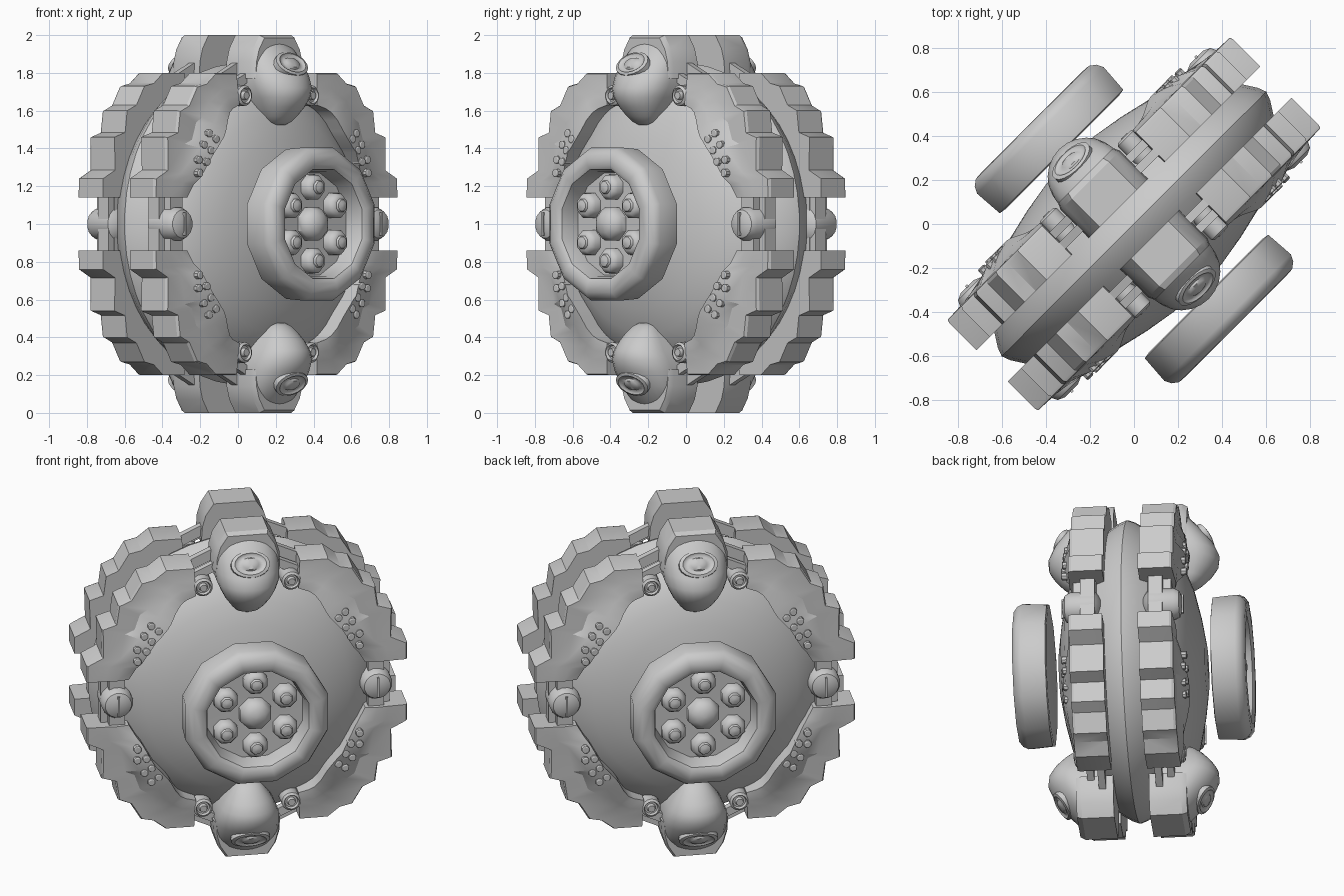
import bpy, bmesh, math
from mathutils import Vector, Matrix

if "Cube" in bpy.data.objects:
    bpy.data.objects.remove(bpy.data.objects["Cube"])

# Local frame: x = along the wheel, -y = outward along the axle, z = up from wheel centre.
WORLD = Matrix.Translation((0, 0, 1)) @ Matrix.Rotation(math.radians(45), 4, 'Z')

grey = bpy.data.materials.new("plain grey")
grey.diffuse_color = (0.6, 0.6, 0.6, 1)
grey.use_nodes = True
grey.node_tree.nodes["Principled BSDF"].inputs["Base Color"].default_value = grey.diffuse_color


def P(t, a, z):
    """t = along wheel, a = outward along axle, z = height from centre."""
    return Vector((t, -a, z))


def loft(bm, sections):
    rings = [[bm.verts.new(p) for p in s] for s in sections]
    n = len(rings[0])
    for r0, r1 in zip(rings, rings[1:]):
        for i in range(n):
            j = (i + 1) % n
            bm.faces.new((r0[i], r0[j], r1[j], r1[i]))
    bm.faces.new(rings[0])
    bm.faces.new(rings[-1])


def lathe(bm, profile, n, t=0, z=0, turn=0.5):
    """Turn (radius, a) points round an axle-parallel axis through (t, z)."""
    loft(bm, [[P(t + r * math.cos(2 * math.pi * (i + turn) / n), a,
                 z + r * math.sin(2 * math.pi * (i + turn) / n))
               for i in range(n)] for r, a in profile])


def box(bm, t, a, z, st, sa, sz, tilt=0):
    m = Matrix.Translation(P(t, a, z)) @ Matrix.Rotation(tilt, 4, 'Y') @ Matrix.Diagonal((st, sa, sz, 1))
    bmesh.ops.create_cube(bm, size=1, matrix=m)


def finish(name, bm, mirror="", angle=35):
    bmesh.ops.recalc_face_normals(bm, faces=bm.faces[:])
    me = bpy.data.meshes.new(name)
    bm.to_mesh(me)
    bm.free()
    me.materials.append(grey)
    me.shade_smooth()
    me.set_sharp_from_angle(angle=math.radians(angle))
    ob = bpy.data.objects.new(name, me)
    bpy.context.collection.objects.link(ob)
    ob.matrix_world = WORLD
    if mirror:
        mod = ob.modifiers.new("mirror", 'MIRROR')
        mod.use_axis = [c in mirror for c in "xyz"]
        mod.use_mirror_merge = False
    return ob


# Lens-shaped wheel body
half = [(.02, .415), (.15, .41), (.3, .385), (.45, .35), (.58, .30), (.68, .24),
        (.75, .165), (.80, .095), (.835, .04)]
bm = bmesh.new()
lathe(bm, half + [(.85, 0)] + [(r, -a) for r, a in reversed(half)], 48)
finish("wheel_body", bm)

# Armour plates: four per row, stepped outline, from
# (outer t, outer z, inner t, inner z, flange lift) sections
bm = bmesh.new()
cuts = [(.91, .14, .67, .14, .29), (.91, .24, .63, .21, .30), (.82, .285, .60, .25, .325),
        (.825, .46, .53, .38, .355), (.745, .485, .51, .40, .355), (.73, .60, .46, .46, .355),
        (.66, .63, .44, .49, .35), (.60, .73, .41, .55, .335), (.53, .745, .38, .59, .32),
        (.46, .80, .35, .61, .31), (.30, .80, .29, .63, .30)]
secs = []
for ot, oz, it, iz, lift in cuts:
    shape = [(.4, .10), (1, .10), (1, .275), (.97, .29), (.55, .295), (.3, (lift + .30) / 2 + .005),
             (0, lift), (0, .20), (.3, .15)]
    secs.append([P(it + (ot - it) * f, a, iz + (oz - iz) * f) for f, a in shape])
loft(bm, secs)
finish("armour_plates", bm, "xyz", 25)

# Rivets on the plate flanges
bm = bmesh.new()
for t, z in [(.63, .27), (.58, .33), (.63, .34), (.55, .39), (.59, .42), (.51, .45), (.55, .48)]:
    top = .356 - .20 * (math.hypot(t, z) - .65)
    lathe(bm, [(.022, top - .05), (.022, top), (.016, top + .004)], 8, t, z)
finish("flange_rivets", bm, "xyz")

# Top and bottom caps: faceted blocks above the rim
bm = bmesh.new()
block = [(-.12, 1), (.12, 1), (.165, .93), (.185, .86), (.19, .77), (-.19, .77),
         (-.185, .86), (-.165, .93)]
loft(bm, [[P(t * s, a, .8 + (z - .8) * s) for t, z in block]
          for a, s in ((.10, 1), (.28, 1), (.31, .93))])
finish("cap_blocks", bm, "yz", 25)

# Hoods bulging outward from the caps: (z, half width, a inner, a outer)
bm = bmesh.new()
hood = [(.97, .10, .15, .29), (.93, .145, .15, .335), (.86, .175, .15, .395),
        (.78, .18, .15, .455), (.72, .175, .17, .48), (.67, .155, .2, .475), (.62, .13, .22, .445),
        (.57, .095, .25, .40), (.54, .07, .26, .365), (.525, .04, .27, .335)]
secs = []
for z, w, a0, a1 in hood:
    mid = a0 + (a1 - a0) * .45
    arc = [P(w * math.cos(math.pi * k / 12), mid + (a1 - mid) * math.sin(math.pi * k / 12), z)
           for k in range(13)]
    secs.append([P(-w, a0, z), P(w, a0, z)] + arc)
loft(bm, secs)
finish("cap_hoods", bm, "yz", 32)

# Raised oval and slot on each hood
bm = bmesh.new()
lathe(bm, [(.11, -.04), (.11, .0), (.09, .006), (.08, -.002), (.055, -.002), (.045, .008), (.01, .01)], 20)
bmesh.ops.transform(bm, verts=bm.verts[:], matrix=Matrix.Translation(P(0, .405, .85))
                    @ Matrix.Rotation(math.radians(-38), 4, 'X') @ Matrix.Diagonal((1, 1, .7, 1)))
finish("hood_ovals", bm, "yz", 50)

# Middle joints between upper and lower plates
bm = bmesh.new()
lathe(bm, [(.05, .12), (.09, .15), (.09, .29), (.075, .32), (.04, .335)], 16, .735)
box(bm, .735, .337, 0, .012, .012, .12)
box(bm, .735, .21, 0, .09, .13, .44)
box(bm, .79, .19, 0, .06, .08, .34)
finish("middle_joints", bm, "xy", 40)

# Small joints and link bars between the caps and the plates
bm = bmesh.new()
lathe(bm, [(.055, .16), (.055, .30), (.042, .31), (.036, .295), (.025, .295), (.02, .315)], 14, .25, .68)
box(bm, .25, .16, .79, .24, .04, .06, math.radians(25))
box(bm, .25, .225, .74, .24, .04, .05, math.radians(25))
finish("cap_links", bm, "xyz")

# Floating hub discs
bm = bmesh.new()
lathe(bm, [(.02, .465), (.38, .46), (.41, .465), (.42, .60), (.405, .63), (.375, .652), (.325, .655),
           (.30, .64), (.288, .60), (.28, .54), (.02, .535)], 12)
finish("hub_discs", bm, "y", 40)

# Hub bulbs: one in the middle, six around it
bm = bmesh.new()
lathe(bm, [(.095, .53), (.095, .57), (.08, .60), (.05, .622), (.01, .63)], 8)
for k in range(6):
    ang = math.radians(90 + 60 * k)
    lathe(bm, [(.072, .53), (.07, .575), (.055, .598), (.038, .602), (.032, .615), (.01, .622)], 8,
          .195 * math.cos(ang), .195 * math.sin(ang))
finish("hub_bulbs", bm, "y", 45)
